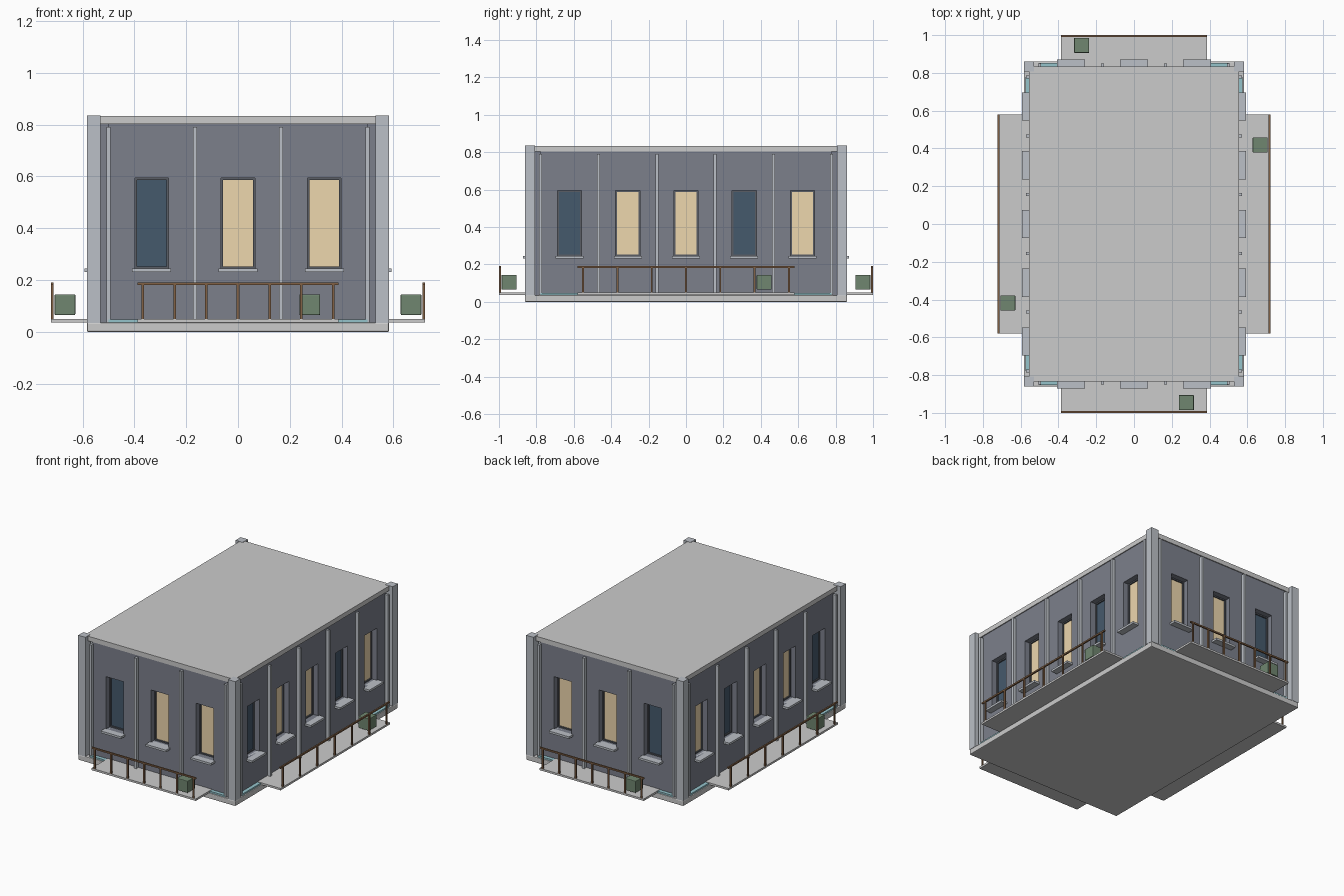
import bpy, bmesh

if "Cube" in bpy.data.objects:
    bpy.data.objects.remove(bpy.data.objects["Cube"])

def mat(name, *rgb):
    m = bpy.data.materials.new(name)
    m.diffuse_color = (*rgb, 1)
    m.use_nodes = True
    m.node_tree.nodes["Principled BSDF"].inputs["Base Color"].default_value = m.diffuse_color
    return m

WALL = mat("slate_wall", 0.20, 0.215, 0.26)
TRIM = mat("pale_trim", 0.50, 0.53, 0.57)
FRAME = mat("dark_frame", 0.10, 0.11, 0.13)
LIT = mat("lit_glass", 0.85, 0.68, 0.42)
DARK = mat("dark_glass", 0.06, 0.10, 0.15)
WOOD = mat("brown_rail", 0.22, 0.12, 0.06)
GREEN = mat("planter_green", 0.16, 0.24, 0.16)
TEAL = mat("teal_strip", 0.30, 0.55, 0.60)

HX, HY = 0.50, 0.778          # half size of the core
SILL_Z, HEAD_Z = 0.245, 0.595
WIN = 0.065                   # half window width

def finish(bm, name, m):
    bmesh.ops.recalc_face_normals(bm, faces=bm.faces)
    me = bpy.data.meshes.new(name)
    bm.to_mesh(me)
    bm.free()
    ob = bpy.data.objects.new(name, me)
    bpy.context.collection.objects.link(ob)
    if m:
        me.materials.append(m)
    return ob

def box(name, a, b, m=None, bevel=0):
    bm = bmesh.new()
    bmesh.ops.create_cube(bm, size=1)
    for v in bm.verts:
        for i in range(3):
            v.co[i] = (a[i] + b[i]) / 2 + v.co[i] * abs(b[i] - a[i])
    if bevel:
        bmesh.ops.bevel(bm, geom=bm.edges[:], offset=bevel, segments=2,
                        profile=0.5, affect='EDGES')
    return finish(bm, name, m)

def pierced(name, to_world, us, zs, v0, v1, m):
    """Slab on a grid of cuts, left open at odd columns of the middle row."""
    bm = bmesh.new()
    p = [[bm.verts.new(to_world(u, v0, z)) for z in zs] for u in us]
    for i in range(len(us) - 1):
        for j in range(len(zs) - 1):
            if not (j == 1 and i % 2):
                bm.faces.new((p[i][j], p[i+1][j], p[i+1][j+1], p[i][j+1]))
    off = to_world(0, v1, 0) - to_world(0, v0, 0)
    back = bm.faces[:]
    r = bmesh.ops.extrude_face_region(bm, geom=back, use_keep_orig=True)
    bmesh.ops.translate(bm, vec=off,
                        verts=[g for g in r["geom"] if isinstance(g, bmesh.types.BMVert)])
    return finish(bm, name, m)

from mathutils import Vector

def facade(side, sign, bays, half, depth, along_x, deck_half, post_half, plant_u, lit):
    # u runs along the wall, v is the distance out from the core
    def W(u, v, z):
        d = sign * (depth + v)
        return Vector((u, d, z) if along_x else (d, u, z))

    def part(name, u0, u1, v0, v1, z0, z1, m=None, bevel=0):
        return box(f"{side}_{name}", W(u0, v0, z0), W(u1, v1, z1), m, bevel)

    step = 2 * half / bays
    centres = [-half + step * (i + 0.5) for i in range(bays)]
    # wall with window openings
    us = [-half] + [c + s for c in centres for s in (-WIN, WIN)] + [half]
    pierced(side + "_wall", W, us, [0.035, SILL_Z, HEAD_Z, 0.803], 0, 0.05, WALL)
    # windows
    for c, on in zip(centres, lit):
        part("glass", c - WIN, c + WIN, 0, 0.006, SILL_Z, HEAD_Z, LIT if on else DARK)
        pierced(side + "_window_frame", W, [c - WIN, c - WIN + 0.008, c + WIN - 0.008, c + WIN],
                [SILL_Z, SILL_Z + 0.008, HEAD_Z - 0.008, HEAD_Z], 0.004, 0.014, FRAME)
        part("sill", c - 0.075, c + 0.075, 0.03, 0.093, 0.231, SILL_Z, TRIM)
    # slim vertical strips between the bays
    for i in range(bays + 1):
        u = -half + step * i
        part("wall_strip", u - 0.008, u + 0.008, 0.03, 0.073, 0.035, 0.79, TRIM)
    # low coloured strip at the foot of the wall
    part("foot_strip", -half, half, 0.03, 0.075, 0.035, 0.047, TEAL)
    # terrace deck, railing and planter
    part("deck", -deck_half, deck_half, 0.04, 0.222, 0.037, 0.05)
    part("top_rail", -deck_half, deck_half, 0.212, 0.222, 0.181, 0.191, WOOD)
    for i in range(7):
        u = post_half * (i - 3) / 3
        part("rail_post", u - 0.005, u + 0.005, 0.212, 0.222, 0.045, 0.185, WOOD)
    part("planter", plant_u - 0.04, plant_u + 0.04, 0.128, 0.208, 0.065, 0.145, GREEN, 0.004)

# base, core and roof
box("base_slab", (-0.583, -0.861, 0), (0.583, 0.861, 0.036), None, 0.005)
box("core", (-HX, -HY, 0.03), (HX, HY, 0.81), WALL)
box("roof_slab", (-0.556, -0.834, 0.803), (0.556, 0.834, 0.834))

# corner pillars
for sx in (-1, 1):
    for sy in (-1, 1):
        box("corner_pillar", (sx * 0.53, sy * 0.807, 0.035),
            (sx * 0.583, sy * 0.861, 0.836), TRIM)

for side, s in (("front", -1), ("back", 1)):
    facade(side, s, 3, HX, HY, True, 0.387, 0.367, -s * 0.277, (0, 1, 1))
for side, s in (("right", 1), ("left", -1)):
    facade(side, s, 5, HY, HX, False, 0.58, 0.55, s * 0.418, (0, 1, 1, 0, 1))
